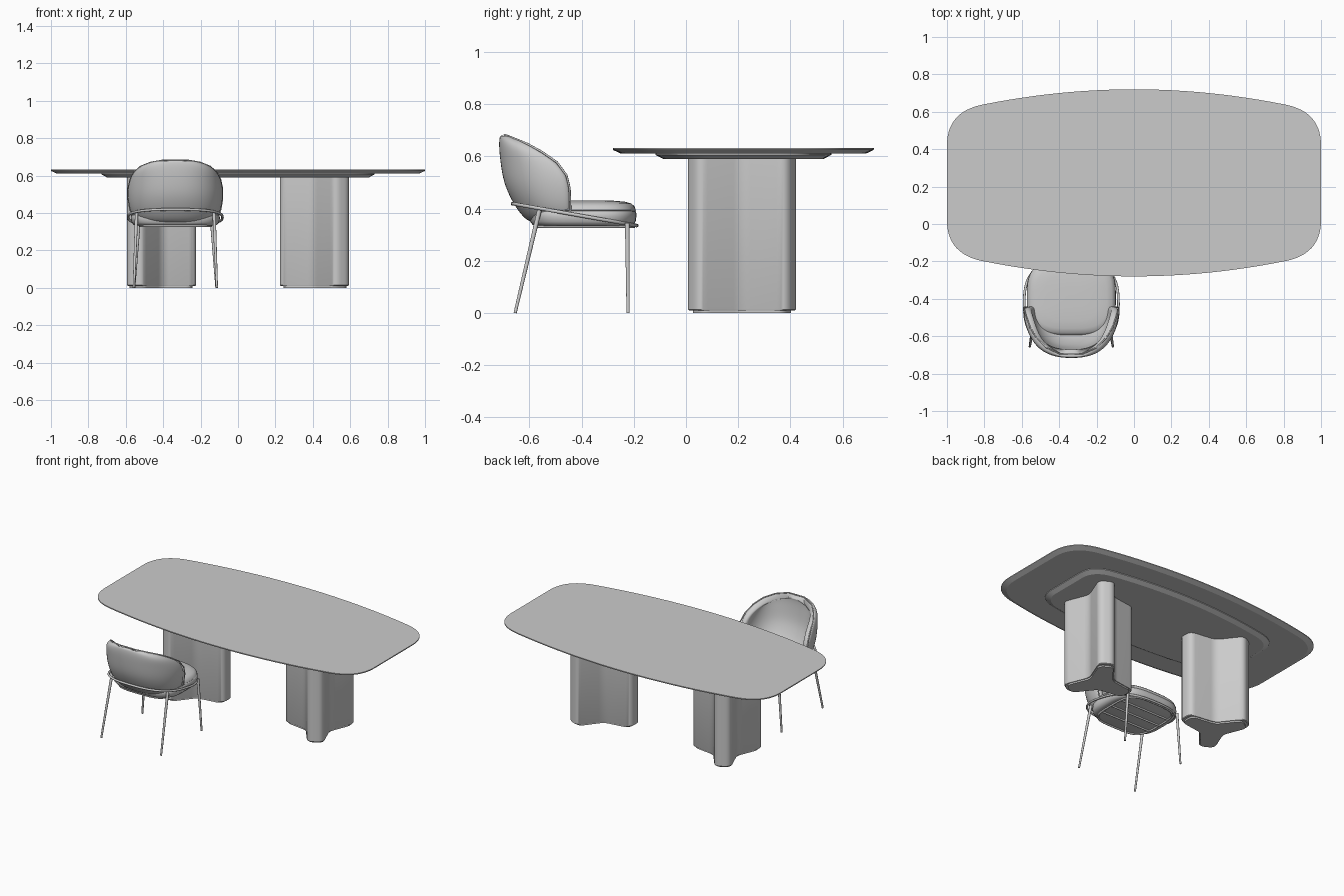
import bpy, bmesh
from math import sin, cos, pi, radians
from mathutils import Vector, Matrix

if "Cube" in bpy.data.objects:
    bpy.data.objects.remove(bpy.data.objects["Cube"])

CX = -0.335  # chair centre line
CY = 0.22    # table centre line


def finish(name, bm, angle=35, recalc=True):
    if recalc:
        bmesh.ops.recalc_face_normals(bm, faces=bm.faces)
    me = bpy.data.meshes.new(name)
    bm.to_mesh(me)
    bm.free()
    ob = bpy.data.objects.new(name, me)
    bpy.context.collection.objects.link(ob)
    bpy.ops.object.select_all(action='DESELECT')
    ob.select_set(True)
    bpy.context.view_layer.objects.active = ob
    bpy.ops.object.shade_smooth_by_angle(angle=radians(angle))
    return ob


def loft(name, rings, angle=35):
    """Skin closed rings of equal length and cap both ends."""
    bm = bmesh.new()
    vs = [[bm.verts.new(p) for p in r] for r in rings]
    n = len(rings[0])
    for a, b in zip(vs, vs[1:]):
        for i in range(n):
            bm.faces.new((a[i], a[(i + 1) % n], b[(i + 1) % n], b[i]))
    bm.faces.new(vs[0][::-1])
    bm.faces.new(vs[-1])
    return finish(name, bm, angle)


def bez(a, c, b, n):
    return [a * (1 - t) ** 2 + c * 2 * t * (1 - t) + b * t * t
            for t in (i / n for i in range(n + 1))]


def place(outline, sx, sy, cx, cy, z):
    return [(cx + p[0] * sx, cy + p[1] * sy, z) for p in outline]


def spow(v, p):
    return (abs(v) ** p) * (1 if v >= 0 else -1)


def superellipse(p, n=64):
    return [(spow(cos(2 * pi * i / n), p), spow(sin(2 * pi * i / n), p)) for i in range(n)]


def tube(name, pts, r, cyclic=False):
    cu = bpy.data.curves.new(name, 'CURVE')
    cu.dimensions = '3D'
    cu.bevel_depth = r
    cu.bevel_resolution = 3
    cu.use_fill_caps = True
    sp = cu.splines.new('POLY')
    sp.points.add(len(pts) - 1)
    for q, p in zip(sp.points, pts):
        q.co = (*p, 1)
    sp.use_cyclic_u = cyclic
    sp.use_smooth = True
    ob = bpy.data.objects.new(name, cu)
    bpy.context.collection.objects.link(ob)
    return ob


def rod(name, a, b, r1, r2):
    a, b = Vector(a), Vector(b)
    d = b - a
    m = Matrix.Translation((a + b) / 2) @ d.to_track_quat('Z', 'Y').to_matrix().to_4x4()
    bm = bmesh.new()
    bmesh.ops.create_cone(bm, cap_ends=True, segments=16, radius1=r1, radius2=r2,
                          depth=d.length, matrix=m)
    return finish(name, bm)


# Table top: bowed long sides, rounded corners, undercut edge
corner = bez(Vector((1, .2)), Vector((1, .385)), Vector((.8, .42)), 14)
bow = [Vector((x, .5 - .08 * (x / .8) ** 2)) for x in (.8 * (1 - i / 12) for i in range(1, 13))]
quarter = corner + bow
half = quarter + [Vector((-p.x, p.y)) for p in quarter[-2::-1]]
outline = half + [Vector((-p.x, -p.y)) for p in half]


def slab(name, hx, hy, levels):
    loft(name, [place(outline, hx - i, (hy - i) / .5, 0, CY, z) for z, i in levels], 15)


slab("table_top", 1, .5, [(.611, .03), (.624, .002), (.626, 0), (.632, 0)])
slab("top_support", .73, .337, [(.59, .03), (.606, 0), (.612, 0)])

# Pedestals: three tapered arms with rounded ends and filleted inner corners
raw = []
for k in range(3):
    rot = Matrix.Rotation(pi + k * 2 * pi / 3, 2)
    for p, trim in (((.224, -.05), .04), ((.224, .05), .04), ((.0435, .0753), .035)):
        raw.append((rot @ Vector(p), trim))
star = []
for i, (c, t) in enumerate(raw):
    a, b = raw[i - 1][0], raw[(i + 1) % len(raw)][0]
    star += bez(c + (a - c).normalized() * t, c, c + (b - c).normalized() * t, 8)
for side, s in (("right", 1), ("left", -1)):
    def ring(k, z):
        return place(star, s * k, k, s * .4475, CY - .005, z)
    loft(side + "_pedestal", [ring(.98, .01), ring(1, .014), ring(1, .592)])
    loft(side + "_pedestal_foot", [ring(.91, 0), ring(.91, .012)])

# Seat cushion
plan = superellipse(.62)
seat = [(.333, .88), (.337, .94), (.35, .985), (.37, 1), (.388, .995), (.391, .98), (.394, .99),
        (.408, .965), (.419, .91), (.426, .8), (.43, .6), (.432, .3), (.432, .05)]
loft("seat_cushion", [place(plan, .238 * k, .205 * k, CX, -.395, z) for z, k in seat], 60)

# Wrap-around backrest: (height, half width, back y, front y)
levels = [(.34, .19, -.59, -.43), (.37, .225, -.628, -.44), (.42, .246, -.663, -.441),
          (.48, .256, -.692, -.443), (.53, .256, -.705, -.455), (.58, .245, -.712, -.492),
          (.62, .224, -.716, -.55), (.65, .19, -.717, -.605), (.672, .135, -.715, -.658),
          (.685, .06, -.71, -.692)]
bm = bmesh.new()
N = 20
grid = []
for z, w, yb, yf in levels:
    row = []
    for j in range(N + 1):
        t = -pi / 2 + pi * j / N
        row.append(bm.verts.new((CX + w * spow(sin(t), .88), yf + (yb - yf) * abs(cos(t)) ** .88, z)))
    grid.append(row)
for a, b in zip(grid, grid[1:]):
    for j in range(N):
        bm.faces.new((a[j], a[j + 1], b[j + 1], b[j]))
back = finish("backrest", bm, 180, False)
sol = back.modifiers.new("thickness", 'SOLIDIFY')
sol.thickness = .045
sol.offset = -1
back.modifiers.new("soften", 'SUBSURF').levels = 2
back.modifiers["soften"].render_levels = 2

# Piping along the backrest edge
rim = [(CX - w * .985, yf - .003, z - .002) for z, w, yb, yf in levels[1:]]
rim += [(2 * CX - x, y, z) for x, y, z in reversed(rim)]
tube("backrest_piping", rim, .004)

# Sloped rail around the seat and bars beneath it
rail = [(CX + .252 * x, -.427 + .238 * y, .377 + .042 * -y) for x, y in superellipse(.75)]
tube("seat_rail", rail, .007, True)
tube("under_frame", place(superellipse(.5), .19, .19, CX, -.39, .331), .006, True)
for i, y in enumerate((-.48, -.39, -.30)):
    rod(f"cross_bar_{i + 1}", (CX - .185, y, .331), (CX + .185, y, .331), .006, .006)

# Chair legs
for side, s in (("left", -1), ("right", 1)):
    rod(side + "_front_leg", (CX + s * .22, -.222, 0), (CX + s * .195, -.225, .345), .006, .009)
    rod(side + "_rear_leg", (CX + s * .222, -.655, 0), (CX + s * .207, -.56, .402), .006, .009)
